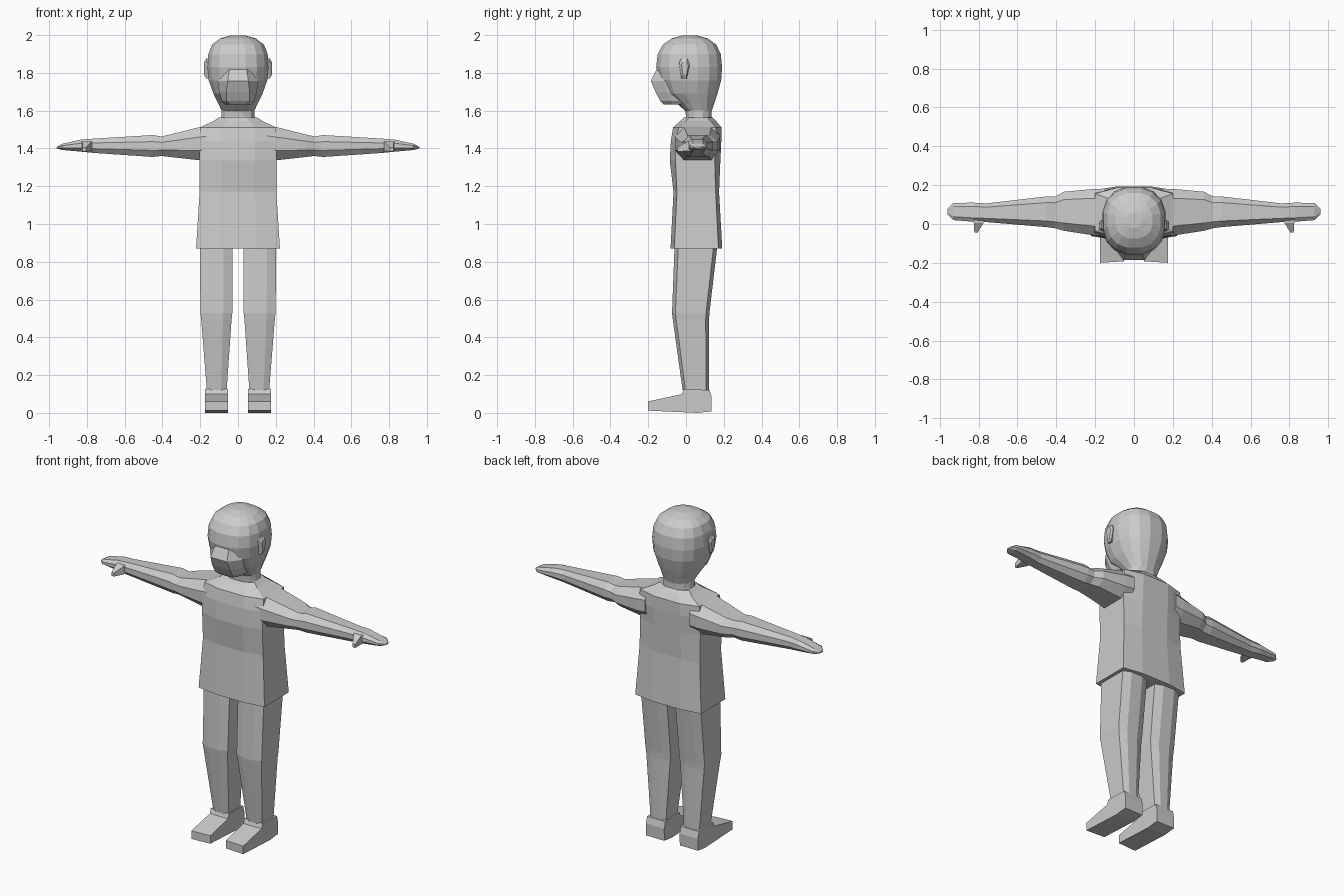
import bpy, bmesh, math

grey = bpy.data.materials.new("plain_grey")
grey.diffuse_color = (0.6, 0.6, 0.6, 1)


def finish(name, bm):
    bmesh.ops.recalc_face_normals(bm, faces=bm.faces)
    me = bpy.data.meshes.new(name)
    bm.to_mesh(me)
    bm.free()
    me.materials.append(grey)
    ob = bpy.data.objects.new(name, me)
    bpy.context.collection.objects.link(ob)
    return ob


def loft(name, rings, side=1):
    """Skin equal-length rings of points; side=-1 flips across x."""
    bm = bmesh.new()
    rows = [[bm.verts.new((side * x, y, z)) for x, y, z in r] for r in rings]
    n = len(rows[0])
    for a, b in zip(rows, rows[1:]):
        for i in range(n):
            j = (i + 1) % n
            bm.faces.new((a[i], a[j], b[j], b[i]))
    bm.faces.new(rows[0])
    bm.faces.new(rows[-1])
    return finish(name, bm)


def panel_ring(z, x0, x1, y0, y1, f=0.02):
    """Box section whose front and back bow out by f."""
    a, b = x0 + (x1 - x0) * 0.28, x0 + (x1 - x0) * 0.72
    return [(x0, y0 + f, z), (a, y0, z), (b, y0, z), (x1, y0 + f, z),
            (x1, y1 - f, z), (b, y1, z), (a, y1, z), (x0, y1 - f, z)]


def round_ring(z, hw, y0, y1, n=16, p=0.85):
    """Slightly squared oval section."""
    pts = []
    for i in range(n):
        t = 2 * math.pi * (i + 0.5) / n
        c, s = math.cos(t), math.sin(t)
        k = math.cos(math.pi / n)
        x = math.copysign(abs(c / k) ** p, c) * hw
        y = math.copysign(abs(s / k) ** p, s) * (y1 - y0) / 2 + (y0 + y1) / 2
        pts.append((x, y, z))
    return pts


def arm_ring(x, y0, y1, z0, z1):
    """Bevelled section across the arm."""
    d, e = (y1 - y0) * 0.2, (z1 - z0) * 0.3
    return [(x, y0 + d, z0), (x, y1 - d, z0), (x, y1, z0 + e), (x, y1, z1 - e),
            (x, y1 - d, z1), (x, y0 + d, z1), (x, y0, z1 - e), (x, y0, z0 + e)]


# shirt body, closing in over the shoulders to the neck
loft("shirt", [panel_ring(z, -w, w, a, b, f) for z, w, a, b, f in [
    (0.87, 0.222, -0.082, 0.192, 0.02), (1.17, 0.203, -0.066, 0.175, 0.018),
    (1.335, 0.203, -0.086, 0.182, 0.03), (1.44, 0.205, -0.08, 0.187, 0.025),
    (1.512, 0.2, -0.068, 0.187, 0.03), (1.545, 0.13, -0.03, 0.16, 0.03),
    (1.565, 0.1, -0.012, 0.14, 0.03)]])

# neck
loft("neck", [round_ring(z, w, a, b, 12) for z, w, a, b in [
    (1.52, 0.11, -0.02, 0.15), (1.57, 0.088, 0.0, 0.135),
    (1.61, 0.088, -0.005, 0.135), (1.68, 0.1, -0.03, 0.15)]])

# head
loft("head", [round_ring(z, w, a, b) for z, w, a, b in [
    (1.595, 0.085, 0.0, 0.135), (1.64, 0.105, -0.05, 0.15),
    (1.69, 0.13, -0.115, 0.167), (1.76, 0.155, -0.145, 0.186),
    (1.83, 0.163, -0.158, 0.191), (1.90, 0.157, -0.15, 0.184),
    (1.95, 0.137, -0.122, 0.16), (1.982, 0.095, -0.075, 0.115),
    (1.998, 0.04, -0.02, 0.06)]])

# nose and jaw block, jutting forward then sloping back to the chin
loft("muzzle", [[(-bw, -0.02, z), (-bw, my, z), (-fw, fy, z),
                 (fw, fy, z), (bw, my, z), (bw, -0.02, z)]
                for z, bw, fw, my, fy in [
    (1.632, 0.07, 0.045, -0.07, -0.118), (1.65, 0.085, 0.06, -0.08, -0.135),
    (1.70, 0.10, 0.062, -0.10, -0.162), (1.757, 0.108, 0.055, -0.115, -0.186),
    (1.825, 0.09, 0.045, -0.11, -0.152)]])

for side, tag in ((1, "left"), (-1, "right")):
    # ear
    loft("ear_" + tag, [[(x, y + dy * s, 1.825 + dz * s) for dy, dz in
                         ((-0.028, 0.03), (-0.015, -0.055), (0.012, -0.055),
                          (0.028, 0.02), (0.015, 0.05), (-0.015, 0.05))]
                        for x, y, s in ((0.14, -0.012, 1), (0.168, -0.008, 1),
                                        (0.179, -0.006, 0.65))], side)

    # sleeve, forearm and hand
    loft("arm_" + tag, [arm_ring(*r) for r in [
        (0.15, -0.06, 0.182, 1.34, 1.522), (0.21, -0.058, 0.18, 1.338, 1.511),
        (0.36, -0.035, 0.166, 1.355, 1.474), (0.405, -0.022, 0.142, 1.36, 1.463),
        (0.45, -0.016, 0.142, 1.355, 1.471), (0.76, 0.01, 0.106, 1.376, 1.452),
        (0.83, 0.012, 0.11, 1.383, 1.447), (0.93, 0.02, 0.108, 1.392, 1.425),
        (0.96, 0.05, 0.08, 1.4, 1.408)]], side)

    # thumb
    loft("thumb_" + tag, [[(x0, y, z0), (x1, y, z0), (x1, y, z1), (x0, y, z1)]
                          for y, x0, x1, z0, z1 in
                          ((0.04, 0.765, 0.835, 1.388, 1.44),
                           (0.005, 0.775, 0.825, 1.386, 1.436),
                           (-0.045, 0.805, 0.822, 1.384, 1.405))], side)

    # trouser leg with a bend at the knee
    loft("leg_" + tag, [panel_ring(*r) for r in [
        (0.12, 0.06, 0.165, -0.018, 0.122, 0.015),
        (0.495, 0.034, 0.195, -0.07, 0.122, 0.018),
        (0.53, 0.03, 0.199, -0.074, 0.124, 0.018),
        (0.9, 0.028, 0.202, -0.06, 0.168, 0.02)]], side)

    # shoe: side outline extruded across the foot
    outline = [(0.134, 0.012), (0.136, 0.085), (0.125, 0.125), (-0.012, 0.13),
               (-0.022, 0.103), (-0.2, 0.065), (-0.2, 0.016), (0.06, 0.004)]
    loft("shoe_" + tag, [[(x, y + (0.008 if x < 0.1 and y < -0.1 else 0), z - 0.004)
                          for y, z in outline] for x in (0.175, 0.052)], side)
